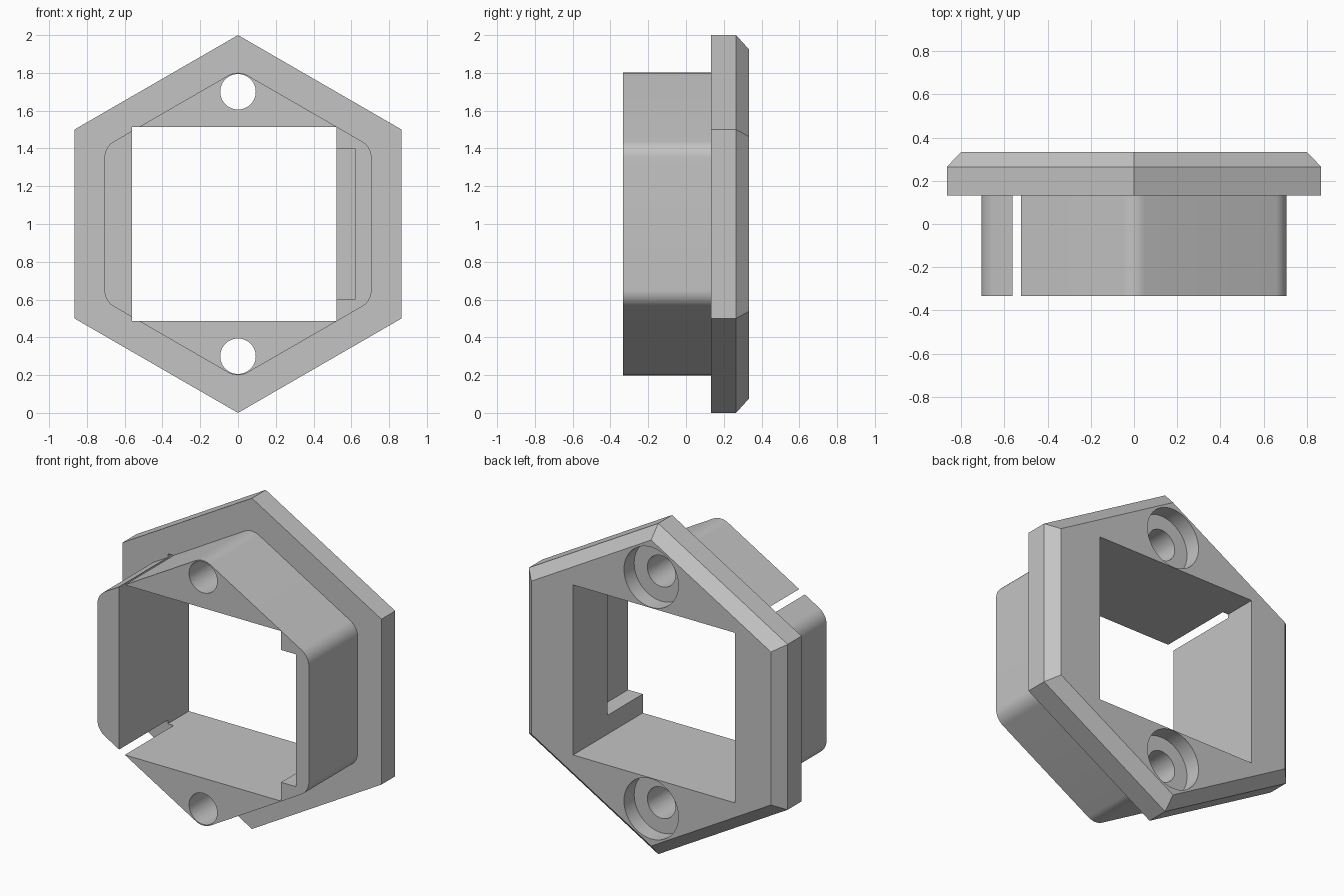
import bpy, bmesh
from math import sin, cos, pi, radians

if "Cube" in bpy.data.objects:
    bpy.data.objects.remove(bpy.data.objects["Cube"], do_unlink=True)

grey = bpy.data.materials.new("plain grey")
grey.use_nodes = True
colour = (0.55, 0.55, 0.55, 1)
grey.diffuse_color = colour
grey.node_tree.nodes["Principled BSDF"].inputs["Base Color"].default_value = colour


def loft(name, rings):
    """Solid through equal-length rings, each given as (y, outline of x, z)."""
    bm = bmesh.new()
    loops = [[bm.verts.new((x, y, z)) for x, z in outline] for y, outline in rings]
    n = len(loops[0])
    for a, b in zip(loops, loops[1:]):
        for i in range(n):
            j = (i + 1) % n
            bm.faces.new((a[i], a[j], b[j], b[i]))
    bm.faces.new(loops[0])
    bm.faces.new(loops[-1])
    bmesh.ops.recalc_face_normals(bm, faces=bm.faces)
    mesh = bpy.data.meshes.new(name)
    bm.to_mesh(mesh)
    bm.free()
    mesh.materials.append(grey)
    obj = bpy.data.objects.new(name, mesh)
    bpy.context.collection.objects.link(obj)
    return obj


def circle(r, z=1.0, n=64):
    return [(r * cos(2 * pi * i / n), z + r * sin(2 * pi * i / n)) for i in range(n)]


def hexagon(r):
    return [(r * sin(k * pi / 3), 1 + r * cos(k * pi / 3)) for k in range(6)]


def rounded_hexagon(apothem, r, steps=10):
    reach = (apothem - r) / cos(pi / 6)
    pts = []
    for k in range(6):
        mid = k * pi / 3
        for s in range(steps + 1):
            a = mid + (s / steps - 0.5) * pi / 3
            pts.append((reach * sin(mid) + r * sin(a), 1 + reach * cos(mid) + r * cos(a)))
    return pts


def rectangle(x0, x1, z0, z1):
    return [(x0, z0), (x1, z0), (x1, z1), (x0, z1)]


def combine(target, tool, operation):
    tool.hide_render = True
    mod = target.modifiers.new(operation.lower(), 'BOOLEAN')
    mod.operation = operation
    mod.solver = 'EXACT'
    mod.object = tool
    bpy.context.view_layer.objects.active = target
    bpy.ops.object.modifier_apply(modifier=mod.name)
    bpy.data.objects.remove(tool, do_unlink=True)


# Chamfered flange with the rounded sleeve joined to its front
housing = loft("hexagonal_housing", [(0.133, hexagon(1)), (0.265, hexagon(1)), (0.333, hexagon(0.925))])
sleeve = loft("sleeve", [(y, rounded_hexagon(0.707, 0.1)) for y in (-0.333, 0.2)])
combine(housing, sleeve, 'UNION')

# Off-centre window, whose left corners break through the sleeve
window = loft("window_cutter", [(y, rectangle(-0.562, 0.522, 0.486, 1.514)) for y in (-0.5, 0.5)])
combine(housing, window, 'DIFFERENCE')

# Recess in the side wall, open to the front
recess = loft("recess_cutter", [(y, rectangle(0.4, 0.62, 0.6, 1.4)) for y in (-0.5, 0.005)])
combine(housing, recess, 'DIFFERENCE')

# Screw holes, counterbored from the back
for z in (0.3, 1.7):
    bore = loft("bore_cutter", [(y, circle(0.094, z)) for y in (-0.5, 0.5)])
    combine(housing, bore, 'DIFFERENCE')
    counterbore = loft("counterbore_cutter", [(y, circle(0.182, z)) for y in (0.235, 0.5)])
    combine(housing, counterbore, 'DIFFERENCE')

bpy.ops.object.select_all(action='DESELECT')
housing.select_set(True)
bpy.context.view_layer.objects.active = housing
bpy.ops.object.shade_smooth_by_angle(angle=radians(30))
